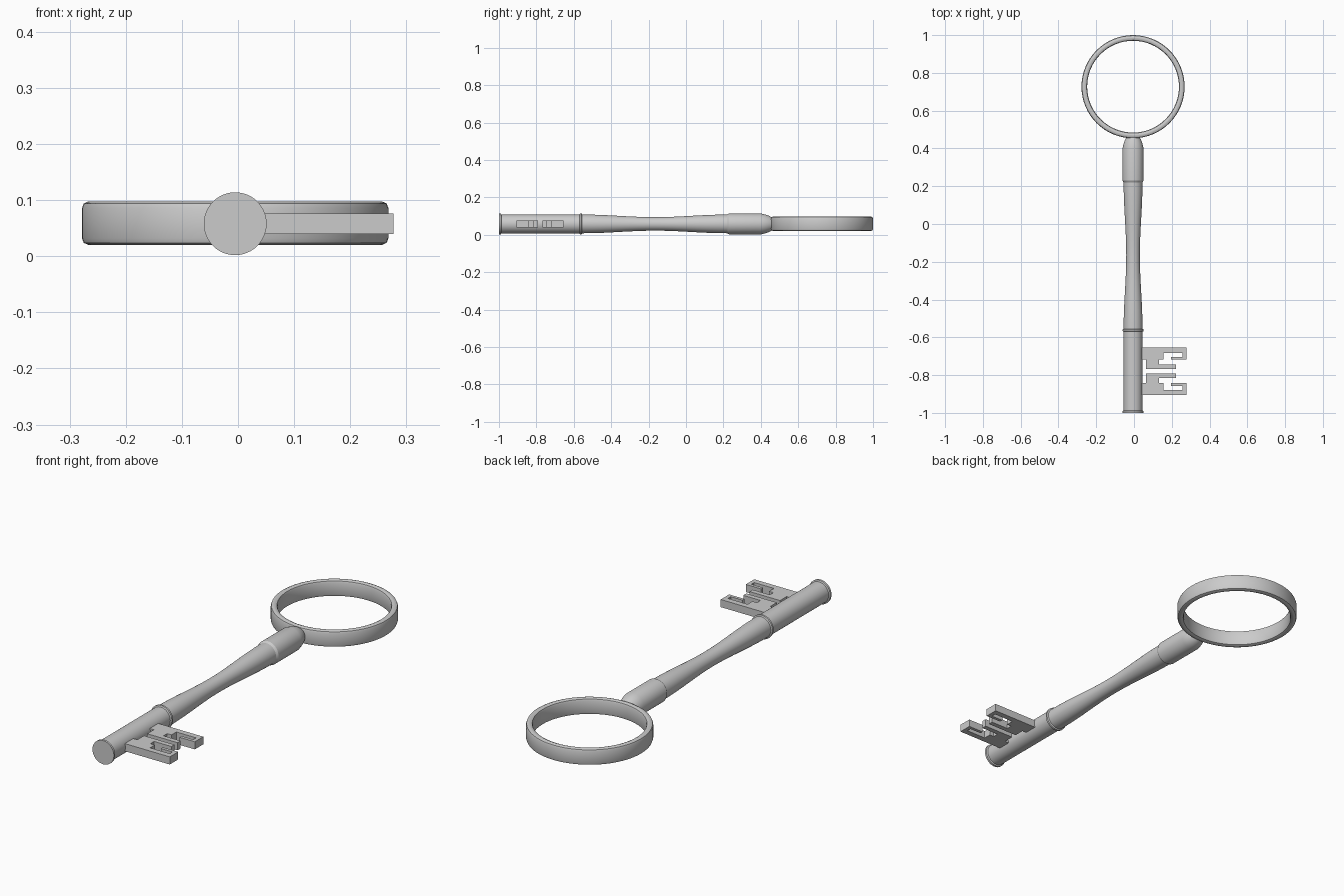
import bpy, bmesh, math
from mathutils import Matrix, Vector

if "Cube" in bpy.data.objects:
    bpy.data.objects.remove(bpy.data.objects["Cube"])

CX, CZ = -0.005, 0.058      # axis of the shaft


def finish(name, bm, angle=30):
    bmesh.ops.recalc_face_normals(bm, faces=bm.faces)
    me = bpy.data.meshes.new(name)
    bm.to_mesh(me)
    bm.free()
    ob = bpy.data.objects.new(name, me)
    bpy.context.collection.objects.link(ob)
    bpy.ops.object.select_all(action='DESELECT')
    ob.select_set(True)
    bpy.context.view_layer.objects.active = ob
    bpy.ops.object.shade_smooth_by_angle(angle=math.radians(angle))
    return ob


def lathe(name, profile, matrix, segments, closed=False):
    """Revolve (radius, height) points about local z, then place them."""
    bm = bmesh.new()
    rings = []
    for r, h in profile:
        rings.append([bm.verts.new(matrix @ Vector((
            r * math.cos(2 * math.pi * i / segments),
            r * math.sin(2 * math.pi * i / segments), h))) for i in range(segments)])
    pairs = list(zip(rings, rings[1:]))
    if closed:
        pairs.append((rings[-1], rings[0]))
    for a, b in pairs:
        for i in range(segments):
            j = (i + 1) % segments
            bm.faces.new((a[i], a[j], b[j], b[i]))
    if not closed:
        bm.faces.new(rings[0])
        bm.faces.new(rings[-1])
    return finish(name, bm)


# shaft: end lip, straight barrel, collar, waisted stem, thick head
profile = [(.056, -1), (.056, -.99), (.050, -.987), (.050, -.57),
           (.056, -.567), (.056, -.558), (.050, -.555)]
for i in range(17):
    t = i / 16
    profile.append((.036 + .014 * (math.cos(2 * math.pi * t) + 1) / 2, -.55 + .77 * t))
profile += [(.056, .23), (.056, .40), (.050, .425), (.042, .447), (.034, .460)]
along_y = Matrix.Translation((CX, 0, CZ)) @ Matrix.Rotation(-math.pi / 2, 4, 'X')
lathe("shaft", profile, along_y, 48)

# bow: flat band ring with softened edges
ro, ri, h, b = .273, .243, .039, .012
bow = [(ro, -h + b), (ro, h - b), (ro - .003, h - .004), (ro - b, h),
       (ri + b, h), (ri + .003, h - .004), (ri, h - b),
       (ri, -h + b), (ri + .003, -h + .004), (ri + b, -h),
       (ro - b, -h), (ro - .003, -h + .004)]
lathe("bow_ring", bow, Matrix.Translation((CX, .727, CZ + .001)), 64, closed=True)

# bit: hooked outline (x, distance from the centre of the bit), mirrored in y
outline = [(0, .125), (.277, .125), (.277, .062), (.197, .062), (.197, .077),
           (.258, .077), (.258, .098), (.155, .098), (.155, .062), (.132, .062),
           (.132, .035), (.222, .035), (.222, .012), (.063, .012), (.063, .062), (0, .062)]
for name, side in (("bit_upper", 1), ("bit_lower", -1)):
    bm = bmesh.new()
    face = bm.faces.new([bm.verts.new((x, -.78 + side * d, .040)) for x, d in outline])
    top = bmesh.ops.extrude_face_region(bm, geom=[face])["geom"]
    bmesh.ops.translate(bm, vec=(0, 0, .036),
                        verts=[v for v in top if isinstance(v, bmesh.types.BMVert)])
    finish(name, bm)
